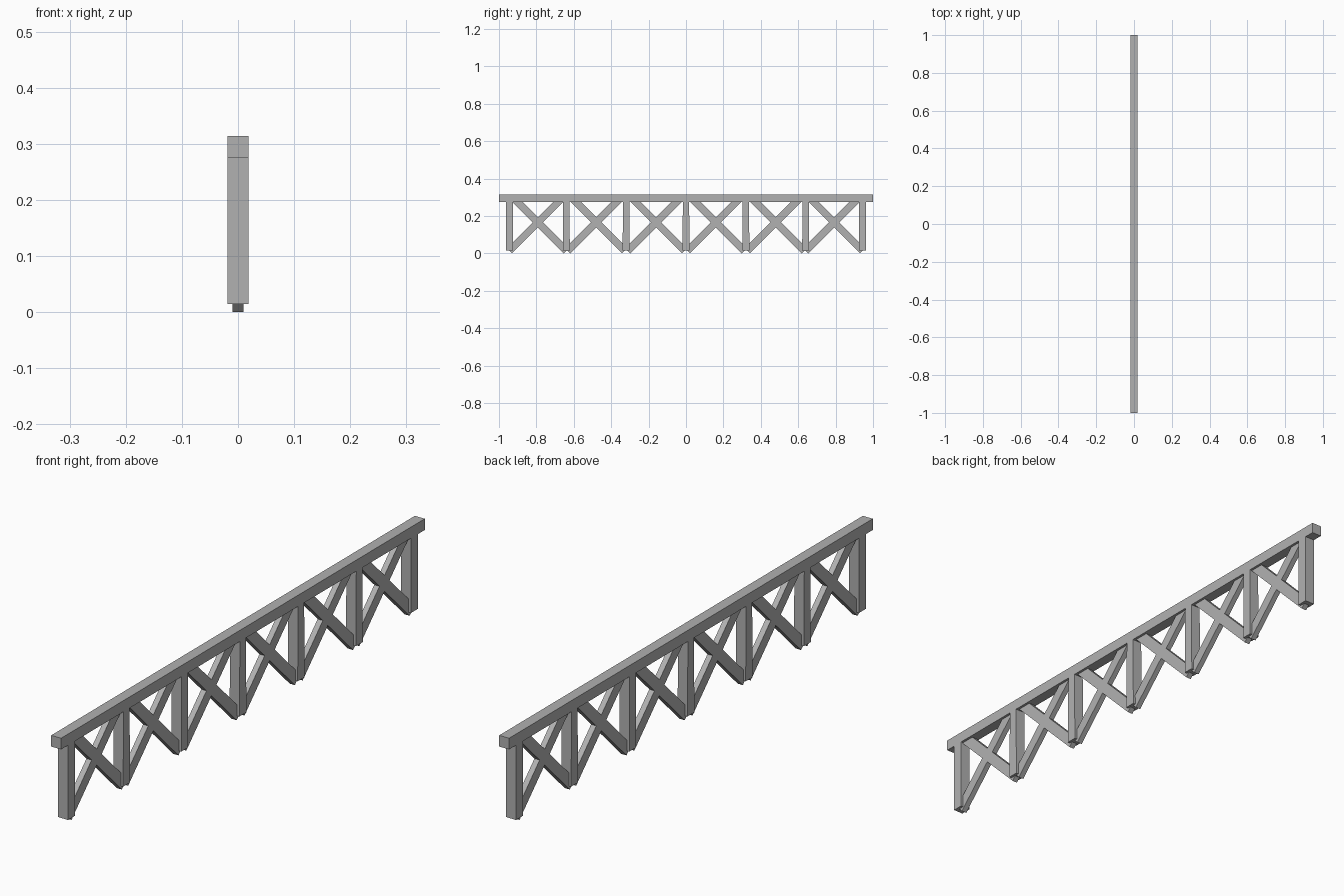
import bpy, bmesh
from math import pi, sqrt
from mathutils import Matrix, Vector

if "Cube" in bpy.data.objects:
    bpy.data.objects.remove(bpy.data.objects["Cube"])

grey = bpy.data.materials.new("dark_grey")
grey.diffuse_color = (0.44, 0.44, 0.44, 1)
grey.use_nodes = True
grey.node_tree.nodes["Principled BSDF"].inputs["Base Color"].default_value = grey.diffuse_color


def box(name, size, loc, rot_x=0.0, top_scale=1.0):
    bm = bmesh.new()
    bmesh.ops.create_cube(bm, size=1)
    for v in bm.verts:
        if v.co.z > 0:
            v.co.y *= top_scale
    m = Matrix.Translation(Vector(loc)) @ Matrix.Rotation(rot_x, 4, 'X') @ Matrix.Diagonal((*size, 1))
    bm.transform(m)
    me = bpy.data.meshes.new(name)
    bm.to_mesh(me)
    bm.free()
    me.materials.append(grey)
    ob = bpy.data.objects.new(name, me)
    bpy.context.collection.objects.link(ob)
    return ob


W = 0.038
POST_LOW = 0.0145
posts = [-0.943, -0.64, -0.32, 0.0, 0.32, 0.64, 0.943]

# Top rail
box("top_rail", (W, 2.0, 0.039), (0, 0, 0.294))

# Upright posts, the inner ones narrowing slightly upward
for i, y in enumerate(posts):
    taper = 1.0 if i in (0, 6) else 0.88
    box(f"post_{i + 1}", (W, W, 0.264), (0, y, POST_LOW + 0.132), top_scale=taper)

# Crossed 45 degree braces in every bay, their upper ends buried in the rail
BRACE = 0.039
LOW, CROSS, HIGH = BRACE / (2 * sqrt(2)), 0.166, 0.292
for i, (a, b) in enumerate(zip(posts, posts[1:])):
    shift = (LOW + HIGH) / 2 - CROSS
    for s, side in ((1, "rising"), (-1, "falling")):
        box(f"brace_{side}_{i + 1}", (0.02, (HIGH - LOW) * sqrt(2), BRACE),
            (0, (a + b) / 2 + s * shift, CROSS + shift), s * pi / 4)
